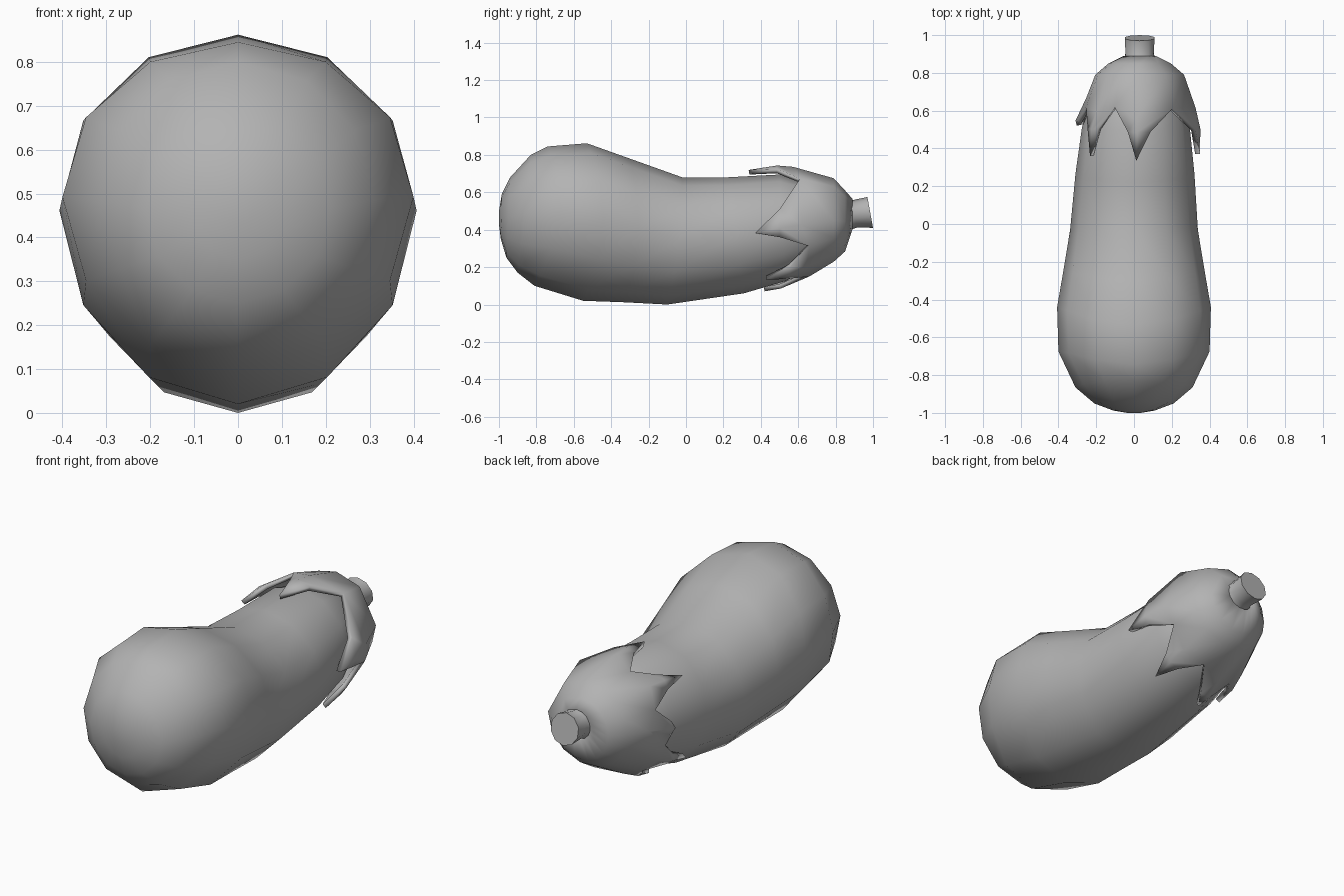
import bpy
from math import sin, cos, pi, radians

if "Cube" in bpy.data.objects:
    bpy.data.objects.remove(bpy.data.objects["Cube"])

# Dark grey for every part
grey = bpy.data.materials.new("dark_grey")
grey.diffuse_color = (.45, .45, .45, 1)
grey.use_nodes = True
grey.node_tree.nodes["Principled BSDF"].inputs["Base Color"].default_value = grey.diffuse_color


def make_object(name, verts, faces, angle=60):
    me = bpy.data.meshes.new(name)
    me.from_pydata(verts, [], faces)
    me.materials.append(grey)
    ob = bpy.data.objects.new(name, me)
    bpy.context.collection.objects.link(ob)
    bpy.ops.object.select_all(action='DESELECT')
    ob.select_set(True)
    bpy.context.view_layer.objects.active = ob
    bpy.ops.object.mode_set(mode='EDIT')
    bpy.ops.mesh.select_all(action='SELECT')
    bpy.ops.mesh.normals_make_consistent(inside=False)
    bpy.ops.object.mode_set(mode='OBJECT')
    bpy.ops.object.shade_smooth_by_angle(angle=radians(angle))
    return ob


def loft(name, rings, n, angle=60):
    """Ring: top y, top z, bottom y, bottom z, half width, centre x, side shift in y."""
    verts, faces = [], []
    for ty, tz, by, bz, hw, cx, bow in rings:
        for i in range(n):
            a = 2 * pi * i / n + pi / 2
            s, c = sin(a), cos(a)
            verts.append((cx + hw * c,
                          (ty + by) / 2 + (ty - by) / 2 * s + bow * c * c,
                          (tz + bz) / 2 + (tz - bz) / 2 * s + .2 * bow * c * c))
    for r in range(len(rings) - 1):
        for i in range(n):
            j = (i + 1) % n
            faces.append((r*n + i, r*n + j, (r+1)*n + j, (r+1)*n + i))
    faces.append(tuple(range(n)))
    faces.append(tuple((len(rings) - 1) * n + i for i in range(n)))
    return make_object(name, verts, faces, angle)


# Fruit body
loft("fruit_body", [
    (-1.0, .50, -1.0, .43, .035, 0, 0),
    (-.985, .59, -.99, .35, .11, 0, 0),
    (-.94, .68, -.96, .25, .21, 0, 0),
    (-.83, .80, -.90, .17, .31, 0, 0),
    (-.74, .845, -.81, .10, .40, 0, .10),
    (-.53, .862, -.55, .02, .407, 0, .10),
    (-.30, .78, -.33, .012, .375, 0, .06),
    (-.02, .68, -.10, .0, .338, 0, .03),
    (.22, .68, .31, .06, .315, .005, 0),
    (.50, .695, .53, .125, .285, .01, 0),
    (.72, .63, .74, .23, .20, .02, 0),
    (.82, .53, .82, .40, .06, .03, 0)], 12)

# Calyx surface: y, top z, bottom z, half width, centre x
CAP = [(.33, .715, .035, .335, .012), (.55, .735, .10, .315, .02),
       (.65, .722, .143, .285, .03), (.79, .675, .225, .235, .03),
       (.85, .61, .28, .165, .03), (.89, .565, .40, .085, .03)]


def cap_point(y, deg, lift=0):
    y = max(y, CAP[0][0])
    for p, q in zip(CAP, CAP[1:]):
        if y <= q[0]:
            break
    t = (y - p[0]) / (q[0] - p[0])
    _, top, bot, hw, cx = [u + (v - u) * t for u, v in zip(p, q)]
    a = radians(deg)
    return (cx + (hw + lift) * cos(a), y,
            (top + bot) / 2 + ((top - bot) / 2 + lift) * sin(a))


# Calyx with seven leaf points: (valley angle, valley y, tip angle, tip y)
LOBES = [(-25, .66, 0, .37), (54, .61, 90, .335), (116, .62, 137, .36),
         (160, .62, 180, .52), (197, .57, 216, .37), (236, .58, 254, .42),
         (281, .66, 308, .43)]
cols = []
for va, vy, ta, ty in LOBES:
    cols += [(va, vy), (ta, (vy + ty) / 2 + .10)]
m = len(cols)
verts, faces = [], []
for y in (.89, .85, .79):
    verts += [cap_point(y, a) for a, _ in cols]
verts += [cap_point(y, a, .004) for a, y in cols]
for r in range(3):
    for i in range(m):
        j = (i + 1) % m
        faces.append((r*m + i, r*m + j, (r+1)*m + j, (r+1)*m + i))
for k, (va, vy, ta, ty) in enumerate(LOBES):
    na, ny = LOBES[(k + 1) % 7][:2]
    na += 360 if na < va else 0
    left, mid, right = 3*m + 2*k, 3*m + 2*k + 1, 3*m + (2*k + 2) % m
    b = len(verts)
    my = ty + .55 * (min(vy, ny) - ty)
    verts += [cap_point(my, ta + .34 * (va - ta), .004), cap_point(my, ta, .014),
              cap_point(my, ta + .34 * (na - ta), .004), cap_point(ty, ta, .004)]
    faces += [(left, mid, b+1, b), (mid, right, b+2, b+1),
              (b, b+1, b+3), (b+1, b+2, b+3)]
calyx = make_object("calyx", verts, faces)
solid = calyx.modifiers.new("thickness", 'SOLIDIFY')
solid.thickness = .025
solid.offset = -1

# Stem stub
loft("stem", [
    (.86, .575, .88, .40, .088, .03, 0),
    (.89, .558, .915, .412, .078, .03, 0),
    (.97, .575, 1.0, .41, .083, .03, 0)], 10, 45)
